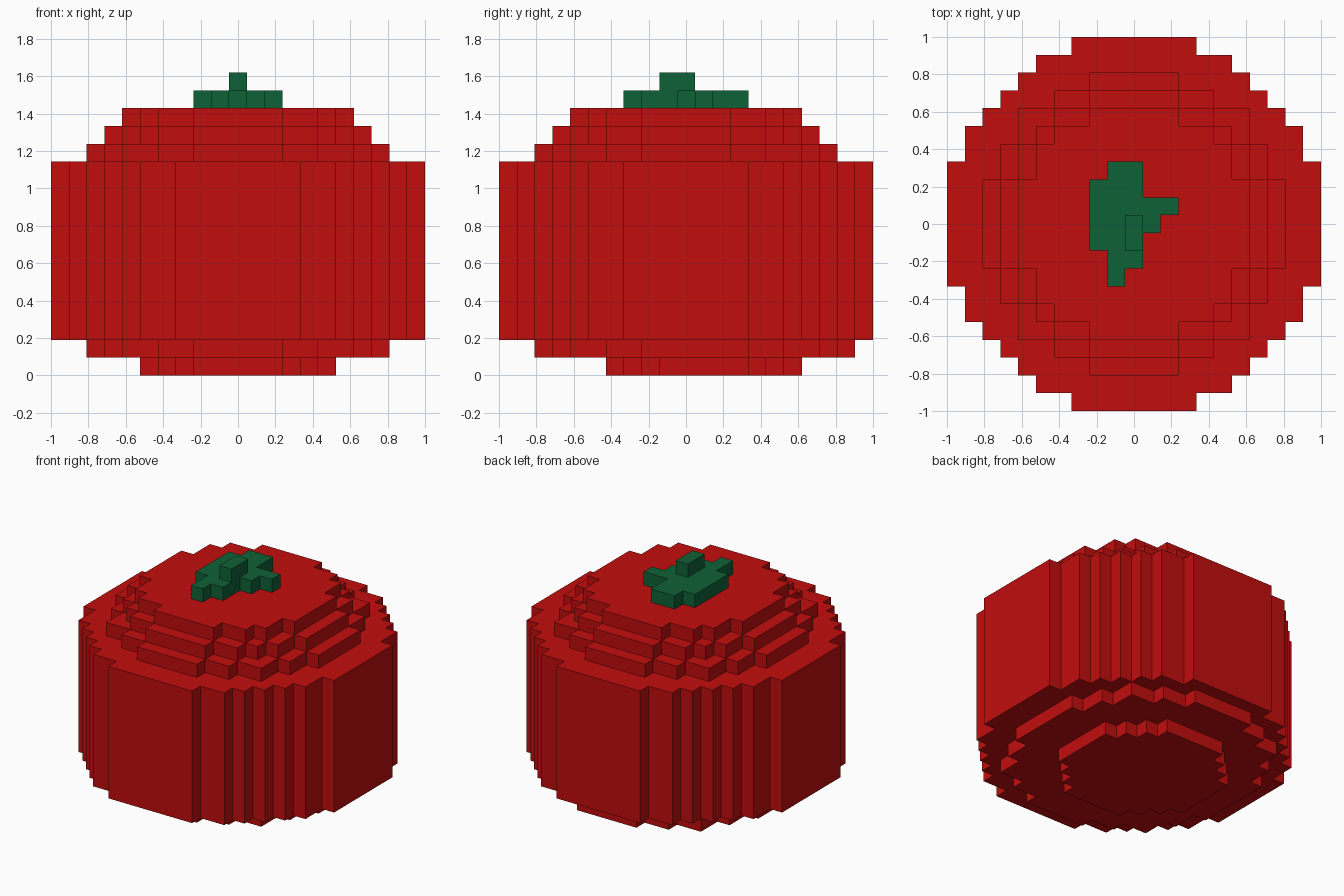
import bpy
import bmesh

if "Cube" in bpy.data.objects:
    bpy.data.objects.remove(bpy.data.objects["Cube"], do_unlink=True)

V = 2 / 21  # edge length of one voxel


def material(name, rgb):
    mat = bpy.data.materials.new(name)
    mat.use_nodes = True
    color = (*rgb, 1)
    mat.diffuse_color = color
    bsdf = next(n for n in mat.node_tree.nodes if n.type == 'BSDF_PRINCIPLED')
    bsdf.inputs["Base Color"].default_value = color
    bsdf.inputs["Roughness"].default_value = 0.8
    return mat


red = material("tomato red", (0.54, 0.004, 0.004))
green = material("leaf green", (0.0045, 0.12, 0.038))


def slab(name, spans, y_start, z0, z1, mat):
    """Stepped slab; spans lists (first, last) voxel in x for each row, front to back."""
    right, left = [], []
    for k, (lo, hi) in enumerate(spans):
        for y in (y_start + k - 0.5, y_start + k + 0.5):
            right.append((hi + 0.5, y))
            left.append((lo - 0.5, y))
    # Drop repeated points and points lying on straight edges
    pts = []
    for p in right + left[::-1]:
        if pts and p == pts[-1]:
            continue
        if len(pts) > 1 and any(p[i] == pts[-1][i] == pts[-2][i] for i in (0, 1)):
            pts.pop()
        pts.append(p)
    bm = bmesh.new()
    base = bm.faces.new([bm.verts.new((x * V, y * V, z0 * V)) for x, y in pts])
    top = bmesh.ops.extrude_face_region(bm, geom=[base])
    verts = [g for g in top["geom"] if isinstance(g, bmesh.types.BMVert)]
    bmesh.ops.translate(bm, verts=verts, vec=(0, 0, (z1 - z0) * V))
    bmesh.ops.recalc_face_normals(bm, faces=bm.faces)
    mesh = bpy.data.meshes.new(name)
    bm.to_mesh(mesh)
    bm.free()
    mesh.materials.append(mat)
    obj = bpy.data.objects.new(name, mesh)
    bpy.context.collection.objects.link(obj)
    return obj


def disc(name, halves, z0, z1, front=None, extra=0):
    """Round layer from half widths (outer row to middle row), mirrored front to back."""
    rows = halves + [halves[-1]] * extra + halves[-2::-1]
    if front is None:
        front = 1 - len(halves)
    slab(name, [(-h, h) for h in rows], front, z0, z1, red)


# Fruit body, from the bottom layer to the top layer
disc("body_base", [2, 3, 4, 5, 5, 5], 0, 1, front=-4)
disc("body_lower", [2, 4, 6, 6, 7, 7, 8, 8, 8], 1, 2, front=-8, extra=1)
disc("body_middle", [3, 5, 6, 7, 8, 9, 9, 10, 10, 10, 10], 2, 12)
disc("body_shoulder", [2, 4, 6, 6, 7, 7, 8, 8, 8], 12, 13)
disc("body_upper", [2, 4, 5, 6, 6, 7, 7, 7], 13, 14)
disc("body_top", [2, 4, 5, 5, 6, 6, 6], 14, 15)

# Leafy crown and stalk
slab("leaf_crown", [(-1, -1), (-1, 0), (-2, 0), (-2, 1), (-2, 2), (-2, 0), (-1, 0)],
     -3, 15, 16, green)
slab("stalk", [(0, 0), (0, 0)], -1, 16, 17, green)
